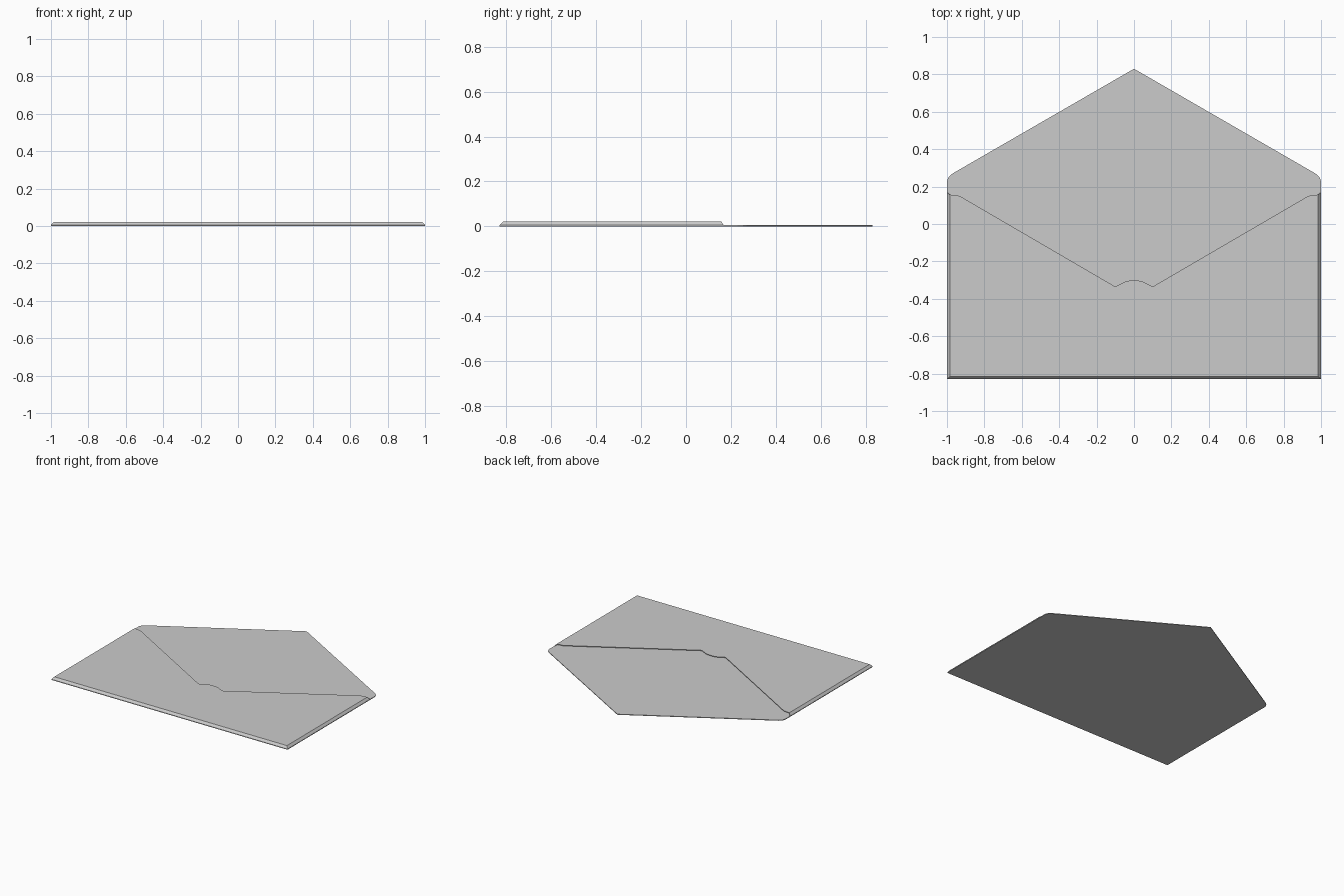
import bpy, bmesh

if "Cube" in bpy.data.objects:
    bpy.data.objects.remove(bpy.data.objects["Cube"])

BASE, TOP, LIP = 0.005, 0.022, 0.015   # sheet thickness, pocket height, folded edge width


def mirror_outline(half):
    """Mirror right-hand points (ordered bottom to top) into a closed outline."""
    return half + [(-x, y) for x, y in reversed(half) if abs(x) > 1e-6]


def make_object(name, bm, thickness, offset):
    bmesh.ops.recalc_face_normals(bm, faces=bm.faces)
    if sum(f.normal.z * f.calc_area() for f in bm.faces) < 0:
        bmesh.ops.reverse_faces(bm, faces=bm.faces)
    mesh = bpy.data.meshes.new(name)
    bm.to_mesh(mesh)
    bm.free()
    ob = bpy.data.objects.new(name, mesh)
    bpy.context.collection.objects.link(ob)
    mod = ob.modifiers.new("paper", 'SOLIDIFY')
    mod.thickness = thickness
    mod.offset = offset
    return ob


# Back sheet with the open pointed flap
bm = bmesh.new()
outline = mirror_outline([(1, -0.83), (1, 0.23), (0.99, 0.253), (0.97, 0.27), (0, 0.83)])
bm.faces.new([bm.verts.new((x, y, BASE)) for x, y in outline])
make_object("back_sheet_and_flap", bm, BASE, -1)

# Front pocket: V-shaped opening with a thumb notch
bm = bmesh.new()
half = [(1 - LIP, -0.83 + LIP), (1 - LIP, 0.157), (0.94, 0.152), (0.92, 0.143),
        (0.1, -0.335), (0.05, -0.309), (0.025, -0.303), (0, -0.302)]
top = [bm.verts.new((x, y, TOP)) for x, y in mirror_outline(half)]
bm.faces.new(top)

# Sloping folds joining the pocket to the back sheet at the sides and bottom
rim = [bm.verts.new((x, y, BASE)) for x, y in
       [(-1, 0.168), (-1, -0.83), (1, -0.83), (1, 0.168)]]
inner = [top[-2], top[-1], top[0], top[1]]
for i in range(3):
    bm.faces.new((rim[i], rim[i + 1], inner[i + 1], inner[i]))
make_object("front_pocket", bm, 0.004, -1)
